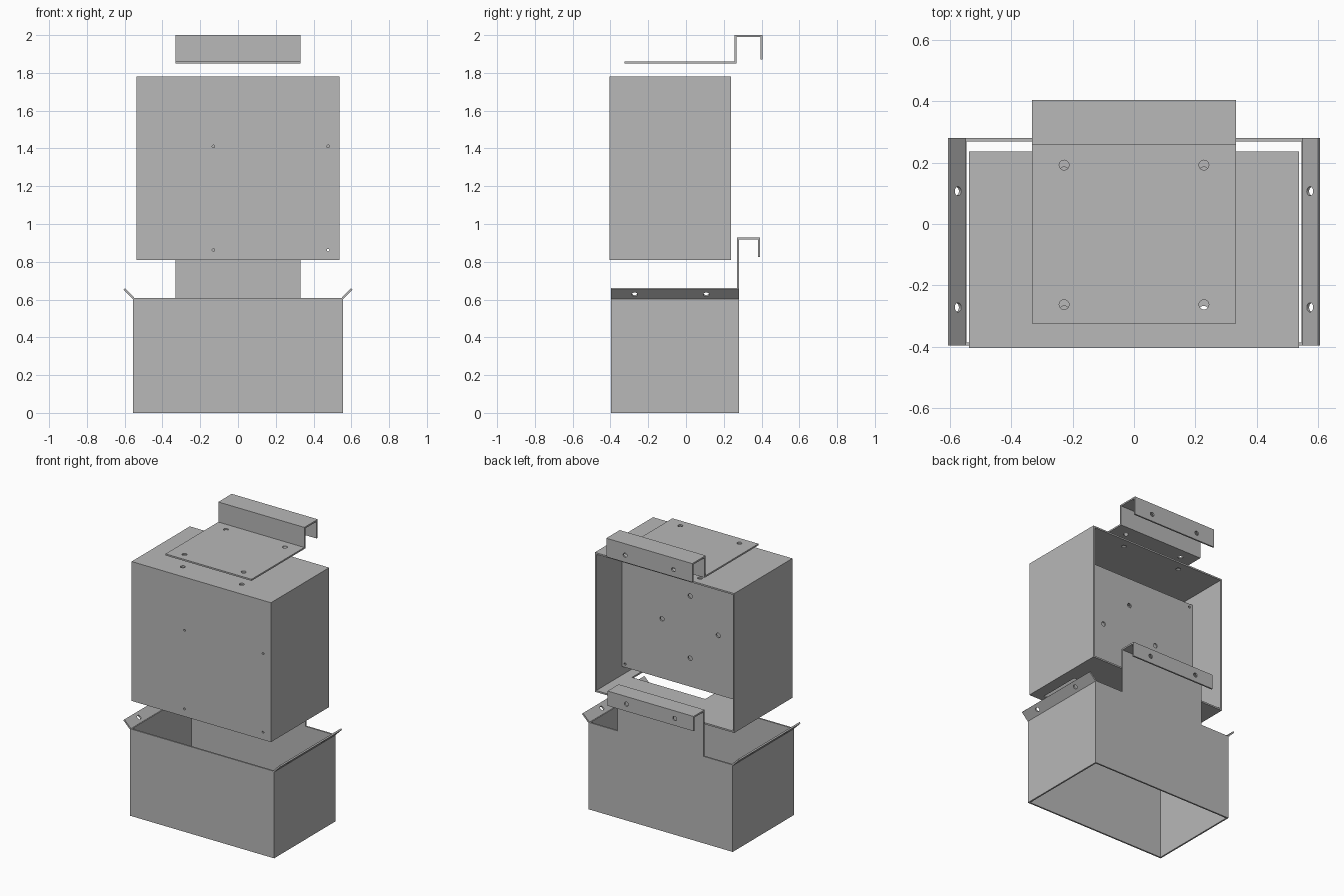
import bpy, bmesh, math
from mathutils import Matrix, Vector

if "Cube" in bpy.data.objects:
    bpy.data.objects.remove(bpy.data.objects["Cube"])

T = 0.011  # sheet thickness

grey = bpy.data.materials.new("sheet_grey")
grey.diffuse_color = (0.48, 0.48, 0.48, 1)
grey.use_nodes = True
grey.node_tree.nodes["Principled BSDF"].inputs["Base Color"].default_value = grey.diffuse_color


def rect(a0, a1, b0, b1):
    return [(a0, b0), (a1, b0), (a1, b1), (a0, b1)]


def circle(a, b, r, n=20):
    return [(a + r * math.cos(2 * math.pi * i / n), b + r * math.sin(2 * math.pi * i / n))
            for i in range(n)]


def sheet(bm, axis, pos, outline, holes=(), matrix=None):
    """Flat sheet across an axis, from pos to pos + T, with cut holes."""
    part = bmesh.new()
    k = "xyz".index(axis)

    def place(p):
        c = list(p)
        c.insert(k, pos)
        return Vector(c)

    for loop in [outline, *holes]:
        vs = [part.verts.new(place(p)) for p in loop]
        for i, v in enumerate(vs):
            part.edges.new((v, vs[(i + 1) % len(vs)]))
    normal = Vector((k == 0, k == 1, k == 2))
    bmesh.ops.triangle_fill(part, edges=part.edges[:], use_beauty=True, normal=normal)
    new = bmesh.ops.extrude_face_region(part, geom=part.faces[:])["geom"]
    bmesh.ops.translate(part, vec=normal * T,
                        verts=[g for g in new if isinstance(g, bmesh.types.BMVert)])
    if matrix:
        part.transform(matrix)
    bmesh.ops.recalc_face_normals(part, faces=part.faces[:])
    me = bpy.data.meshes.new("tmp")
    part.to_mesh(me)
    part.free()
    bm.from_mesh(me)
    bpy.data.meshes.remove(me)


def finish(bm, name):
    me = bpy.data.meshes.new(name)
    bm.to_mesh(me)
    bm.free()
    me.materials.append(grey)
    ob = bpy.data.objects.new(name, me)
    bpy.context.collection.objects.link(ob)


def hook(bm, y0, y1, z_top, z_lip):
    """Top strip and downward lip with two screw holes."""
    sheet(bm, "z", z_top - T, rect(-W, W, y0, y1))
    sheet(bm, "y", y1 - T, rect(-W, W, z_lip, z_top - T),
          [circle(s * 0.187, z_lip + 0.05, 0.015) for s in (-1, 1)])


W = 0.332  # half width of the hanging tabs

# Lower shroud: open tube with a hanging tab at the back and angled side flaps
X, Y0, Y1, H = 0.557, -0.397, 0.28, 0.607
bm = bmesh.new()
sheet(bm, "y", Y0, rect(-X, X, 0, H))
sheet(bm, "y", Y1 - T, [(-X, 0), (X, 0), (X, H), (W, H), (W, 0.928 - T),
                        (-W, 0.928 - T), (-W, H), (-X, H)])
for x in (-X, X - T):
    sheet(bm, "x", x, rect(Y0 + T, Y1 - T, 0, H))
hook(bm, Y1 - T, 0.391, 0.928, 0.825)
tilt = Matrix.Translation((X, 0, H - 0.005)) @ Matrix.Rotation(-math.pi / 4, 4, "Y")
for s in (1, -1):
    sheet(bm, "z", 0, rect(0, 0.071, Y0, Y1),
          [circle(0.035, y, 0.015) for y in (0.107, -0.272)],
          Matrix.Diagonal((s, 1, 1, 1)) @ tilt)
finish(bm, "lower_shroud")

# Upper housing: box open at the back, with an opening in its floor
X, Y0, Y1, Z0, Z1 = 0.538, -0.405, 0.237, 0.809, 1.782
bm = bmesh.new()
for x in (-X, X - T):
    sheet(bm, "x", x, rect(Y0, Y1, Z0, Z1))
sheet(bm, "y", Y0, rect(-X + T, X - T, Z0, Z1),
      [circle(x, z, 0.007, 12) for x in (-0.13, 0.477) for z in (0.862, 1.411)])
sheet(bm, "z", Z1 - T, rect(-X + T, X - T, Y0 + T, Y1),
      [circle(x, y, 0.016) for x in (-0.228, 0.228) for y in (0.17, -0.283)])
sheet(bm, "z", Z0, rect(-X + T, X - T, Y0 + T, Y1), [rect(-0.11, 0.455, -0.36, -0.055)])
finish(bm, "upper_housing")

# Inner mounting panel: four holes in a diamond and one small hole per corner
bm = bmesh.new()
zc, half = 1.296, 0.415
holes = [circle(a, zc + b, 0.016) for a, b in ((0.217, 0), (-0.217, 0), (0, 0.217), (0, -0.217))]
holes += [circle(a * 0.503, zc + b * (half - 0.022), 0.008, 12) for a in (-1, 1) for b in (-1, 1)]
sheet(bm, "y", -0.045 - T, rect(-X + T, X - T, zc - half, zc + half), holes)
finish(bm, "inner_panel")

# Top bracket: flat plate, riser and hook
bm = bmesh.new()
sheet(bm, "z", 1.849, rect(-W, W, -0.325, 0.268),
      [circle(x, y, 0.016) for x in (-0.228, 0.228) for y in (0.192, -0.263)])
sheet(bm, "y", 0.268 - T, rect(-W, W, 1.849 + T, 2 - T))
hook(bm, 0.268 - T, 0.405, 2.0, 1.87)
finish(bm, "top_bracket")
